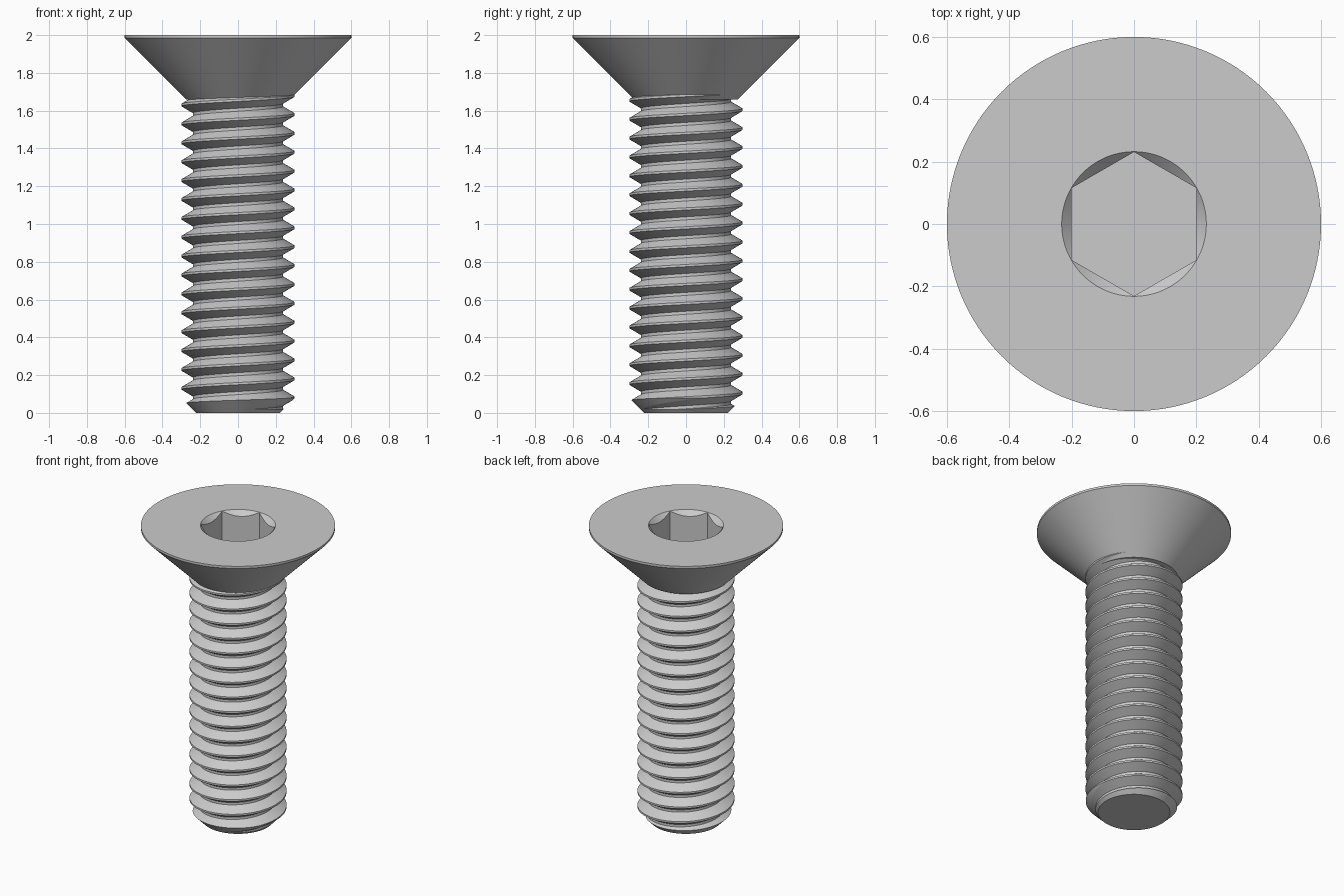
import bpy
import bmesh
from math import cos, sin, pi, radians

PITCH = 0.1
CREST, ROOT = 0.3, 0.239
TURNS, COLS = 21, 72

cube = bpy.data.objects.get("Cube")
if cube:
    bpy.data.objects.remove(cube, do_unlink=True)

steel = bpy.data.materials.new("grey steel")
steel.use_nodes = True
steel.diffuse_color = (0.6, 0.6, 0.6, 1)
steel.node_tree.nodes["Principled BSDF"].inputs["Base Color"].default_value = (0.6, 0.6, 0.6, 1)


def finish(name, bm):
    bmesh.ops.recalc_face_normals(bm, faces=bm.faces)
    mesh = bpy.data.meshes.new(name)
    bm.to_mesh(mesh)
    bm.free()
    mesh.materials.append(steel)
    obj = bpy.data.objects.new(name, mesh)
    bpy.context.collection.objects.link(obj)
    return obj


def lathe(name, profile, sides=128, phase=0.0):
    """Closed solid turned from (radius, height) points."""
    bm = bmesh.new()
    rings = [[bm.verts.new((r * cos(phase + 2 * pi * i / sides),
                            r * sin(phase + 2 * pi * i / sides), z))
              for i in range(sides)] for r, z in profile]
    for low, high in zip(rings, rings[1:]):
        for i in range(sides):
            k = (i + 1) % sides
            bm.faces.new((low[i], low[k], high[k], high[i]))
    bm.faces.new(rings[0])
    bm.faces.new(rings[-1])
    return finish(name, bm)


def activate(obj):
    bpy.ops.object.select_all(action='DESELECT')
    obj.select_set(True)
    bpy.context.view_layer.objects.active = obj


def boolean(obj, cutter, operation):
    """Apply a boolean and discard the cutter."""
    cutter.hide_render = True
    mod = obj.modifiers.new("cut", 'BOOLEAN')
    mod.operation = operation
    mod.solver = 'EXACT'
    mod.object = cutter
    activate(obj)
    bpy.ops.object.modifier_apply(modifier=mod.name)
    bpy.data.objects.remove(cutter, do_unlink=True)


def helical_rod(name):
    """Closed right-handed threaded rod; each row climbs one pitch per turn."""
    section = [(CREST, -0.006), (CREST, 0.006), (ROOT, 0.042), (ROOT, 0.058)]
    rows = 4 * TURNS
    bm = bmesh.new()
    grid = {}
    for c in range(COLS):
        a = 2 * pi * c / COLS
        for j in range(rows + (5 if c == 0 else 1)):
            r, dz = section[j % 4]
            z = -0.22 + PITCH * (j // 4 + c / COLS) + dz
            grid[c, j] = bm.verts.new((r * cos(a), r * sin(a), z))

    def vert(c, j):
        return grid[c, j] if c < COLS else grid[0, j + 4]

    for c in range(COLS):
        for j in range(rows):
            bm.faces.new((vert(c, j), vert(c + 1, j), vert(c + 1, j + 1), vert(c, j + 1)))
    # Fan caps close the stepped ends
    for j, z in ((0, -0.3), (rows, 2.0)):
        loop = [grid[c, j] for c in range(COLS)] + [grid[0, j + k] for k in (4, 3, 2, 1)]
        centre = bm.verts.new((0, 0, z))
        for a, b in zip(loop, loop[1:] + loop[:1]):
            bm.faces.new((a, b, centre))
    return finish(name, bm)


# Countersunk head with a chamfered hexagonal socket
head = lathe("countersunk_head", [(0.275, 1.66), (0.6, 1.985), (0.6, 2.0)])
boolean(head, lathe("hex_cutter", [(0.231, 1.75), (0.231, 2.1)], 6, pi / 2), 'DIFFERENCE')
boolean(head, lathe("chamfer_cutter", [(0.192, 1.96), (0.272, 2.04)]), 'DIFFERENCE')

# Threaded shank trimmed to length with a chamfered tip
shank = helical_rod("threaded_shank")
boolean(shank, lathe("tip_envelope", [(0.222, 0), (0.322, 0.1), (0.322, 1.72)]), 'INTERSECT')

for part in (head, shank):
    activate(part)
    bpy.ops.object.shade_smooth_by_angle(angle=radians(10))
